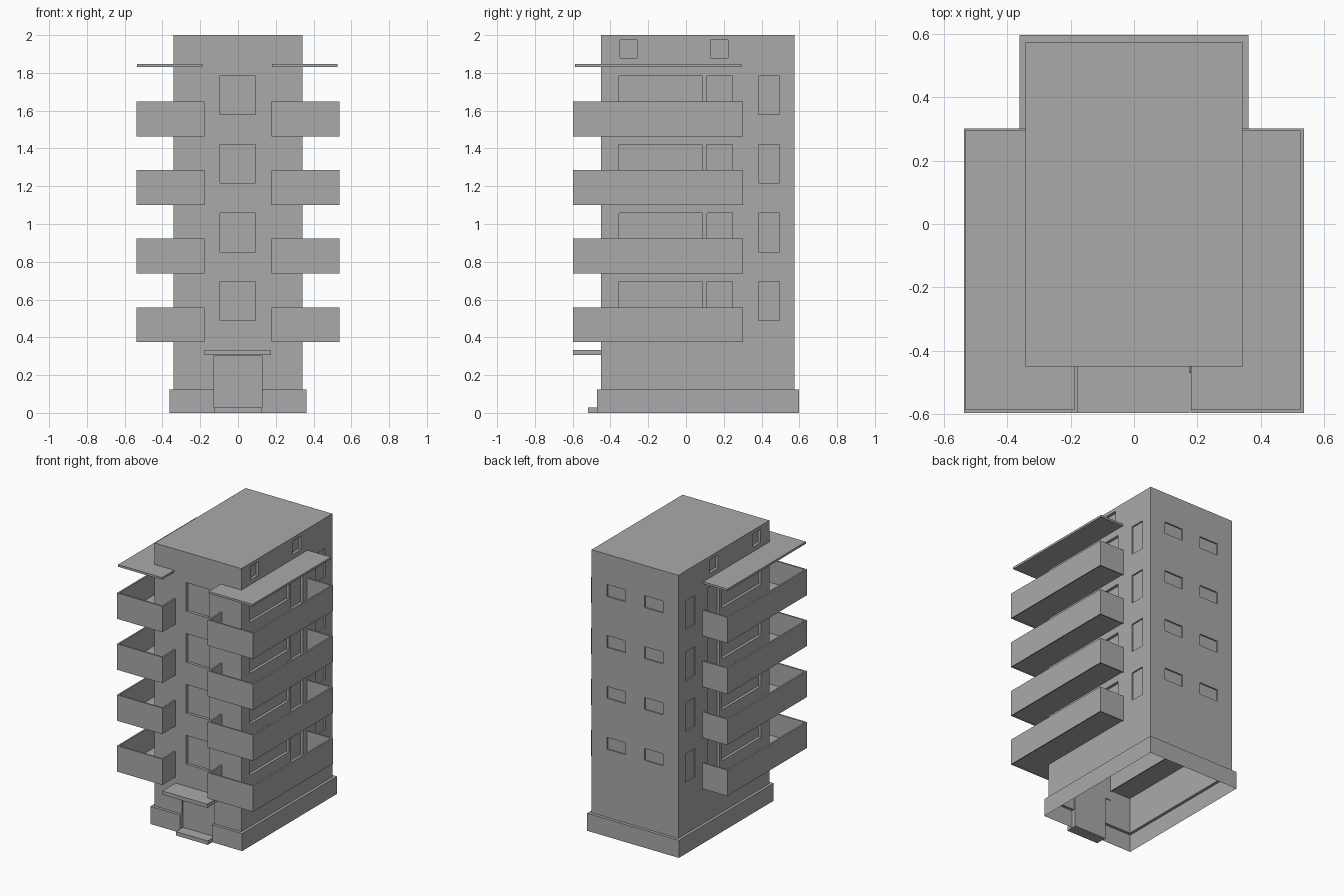
import bpy
import bmesh

old = bpy.data.objects.get("Cube")
if old:
    bpy.data.objects.remove(old, do_unlink=True)

# Single plain concrete colour
concrete = bpy.data.materials.new("concrete_grey")
concrete.use_nodes = True
GREY = (0.4, 0.4, 0.4, 1.0)
concrete.diffuse_color = GREY
concrete.node_tree.nodes["Principled BSDF"].inputs["Base Color"].default_value = GREY

FLOORS = [0.375 + 0.363 * i for i in range(4)]   # underside of each balcony
BODY_X, BODY_FRONT, BODY_BACK = 0.342, -0.45, 0.575


def add_box(bm, x, y, z):
    """Add a box from (min, max) ranges and return its faces."""
    verts = bmesh.ops.create_cube(bm, size=1)["verts"]
    for v in verts:
        for i, (lo, hi) in enumerate((x, y, z)):
            v.co[i] = hi if v.co[i] > 0 else lo
    return list({f for v in verts for f in v.link_faces})


def finish(bm, name):
    bmesh.ops.recalc_face_normals(bm, faces=bm.faces)
    mesh = bpy.data.meshes.new(name)
    bm.to_mesh(mesh)
    bm.free()
    mesh.materials.append(concrete)
    obj = bpy.data.objects.new(name, mesh)
    bpy.context.collection.objects.link(obj)
    return obj


def box(name, x, y, z):
    bm = bmesh.new()
    add_box(bm, x, y, z)
    return finish(bm, name)


# Tower: plinth with a narrow ledge, then the main block
bm = bmesh.new()
plinth = add_box(bm, (-0.362, 0.362), (-0.47, 0.597), (0, 0.125))
top = max(plinth, key=lambda f: f.calc_center_median().z)
bmesh.ops.inset_region(bm, faces=[top], thickness=0.02)
for v in top.verts:
    v.co.x = BODY_X if v.co.x > 0 else -BODY_X
    v.co.y = BODY_BACK if v.co.y > 0 else BODY_FRONT
roof = bmesh.ops.extrude_face_region(bm, geom=[top])["geom"]
for v in roof:
    if isinstance(v, bmesh.types.BMVert):
        v.co.z = 2
if top.is_valid:
    bm.faces.remove(top)
tower = finish(bm, "tower")

# Shallow recesses for windows and doors
bm = bmesh.new()


def side_recess(y, z, depth):
    for s in (-1, 1):
        x = sorted((s * (BODY_X - depth), s * (BODY_X + 0.1)))
        add_box(bm, x, y, z)


for base in FLOORS:
    head, sill = base + 0.32, base + 0.115
    add_box(bm, (-0.094, 0.092), (BODY_FRONT - 0.1, BODY_FRONT + 0.02), (sill, head))
    side_recess((-0.355, 0.085), (sill, head), 0.02)
    side_recess((0.11, 0.245), (base + 0.03, head), 0.02)
    side_recess((0.385, 0.495), (sill, head), 0.01)
    for x in (-0.22, 0.075):
        add_box(bm, (x, x + 0.145), (BODY_BACK - 0.01, BODY_BACK + 0.1), (head - 0.085, head))
for y in (-0.35, 0.13):
    side_recess((y, y + 0.092), (1.88, 1.975), 0.02)
# Entrance opening, also parting the plinth
add_box(bm, (-0.127, 0.127), (-0.6, BODY_FRONT + 0.01), (-0.1, 0.305))
cutter = finish(bm, "recess_cutter")
cutter.hide_render = True

cut = tower.modifiers.new("recesses", "BOOLEAN")
cut.operation = "DIFFERENCE"
cut.solver = "EXACT"
cut.object = cutter
bpy.context.view_layer.objects.active = tower
bpy.ops.object.modifier_apply(modifier=cut.name)
bpy.data.objects.remove(cutter, do_unlink=True)

# The shell is open underneath
bm = bmesh.new()
bm.from_mesh(tower.data)
under = [f for f in bm.faces if all(abs(v.co.z) < 0.001 for v in f.verts)]
bmesh.ops.delete(bm, geom=under, context="FACES")
bm.to_mesh(tower.data)
bm.free()


def balcony(name, x, z):
    """Open-topped tray with a thin parapet and a slightly raised underside."""
    bm = bmesh.new()
    faces = add_box(bm, x, (-0.597, 0.302), (z, z + 0.184))
    faces.sort(key=lambda f: f.calc_center_median().z)
    for face, wall, shift in ((faces[-1], 0.016, -0.165), (faces[0], 0.01, 0.006)):
        bmesh.ops.inset_region(bm, faces=[face], thickness=wall)
        ring = bmesh.ops.extrude_face_region(bm, geom=[face])["geom"]
        for v in ring:
            if isinstance(v, bmesh.types.BMVert):
                v.co.z += shift
        if face.is_valid:
            bm.faces.remove(face)
    return finish(bm, name)


# Balconies and the roof slabs over them
for side, x, slab_x in (("left", (0.178, 0.537), (0.18, 0.526)),
                        ("right", (-0.537, -0.178), (-0.534, -0.188))):
    for i, z in enumerate(FLOORS):
        balcony(f"balcony_{side}_{i + 1}", x, z)
    box(f"balcony_roof_{side}", slab_x, (-0.588, 0.295), (1.832, 1.847))

# Entrance canopy and doorstep
box("entrance_canopy", (-0.178, 0.176), (-0.597, -0.445), (0.306, 0.333))
box("doorstep", (-0.126, 0.126), (-0.52, -0.44), (0, 0.028))
